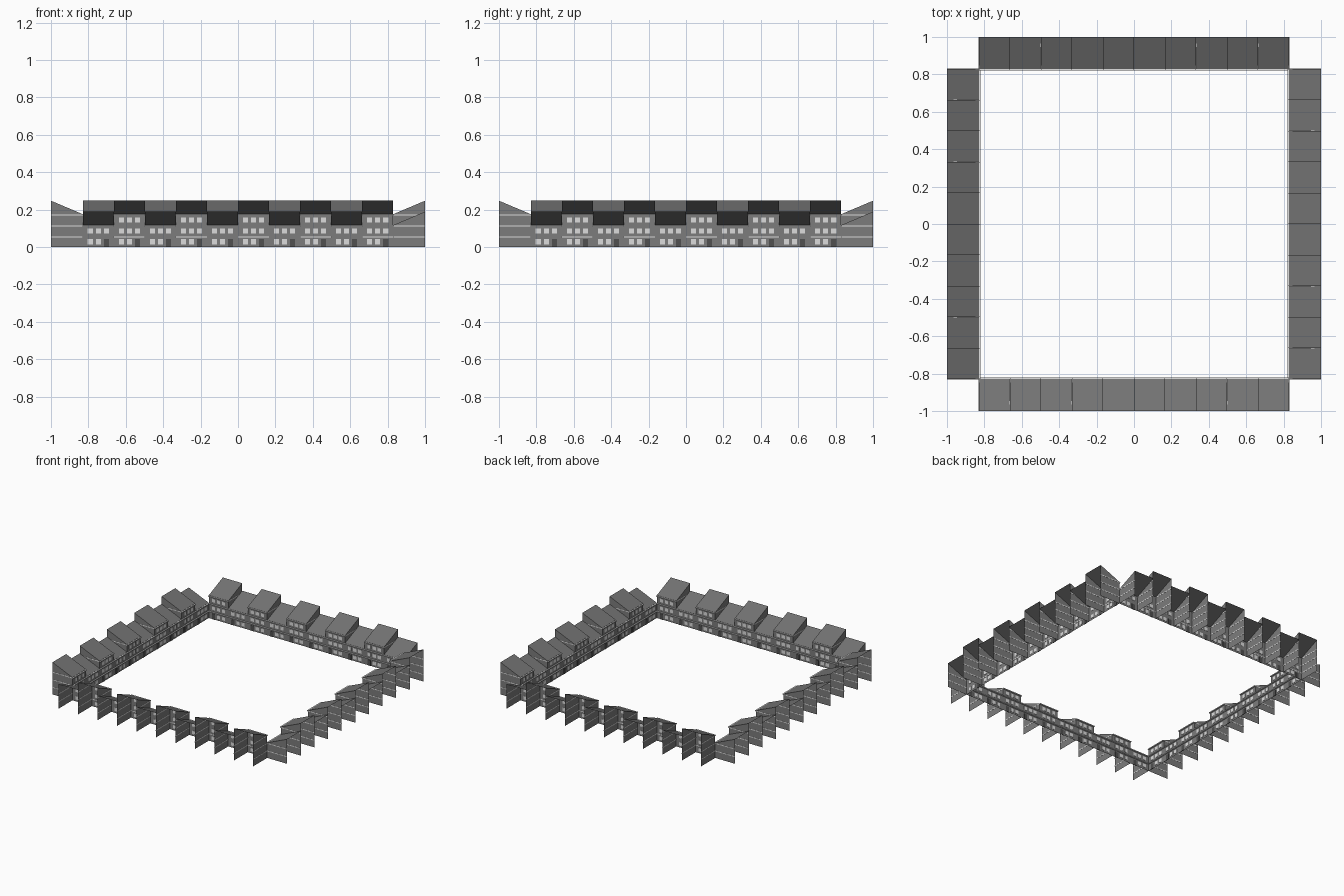
import bpy, bmesh, math
from mathutils import Matrix, Vector

cube = bpy.data.objects.get("Cube")
if cube:
    bpy.data.objects.remove(cube, do_unlink=True)

HOUSES, HALF = 10, 0.83
WIDTH = 2 * HALF / HOUSES
BACK, FACADE = -1.0, -HALF
STOREY, RISE = 0.0585, 0.072
BAND = 0.006


def material(name, grey):
    mat = bpy.data.materials.new(name)
    mat.use_nodes = True
    colour = (grey, grey, grey, 1)
    mat.diffuse_color = colour
    bsdf = mat.node_tree.nodes["Principled BSDF"]
    bsdf.inputs["Base Color"].default_value = colour
    bsdf.inputs["Roughness"].default_value = 0.9
    return mat


def face(bm, *points):
    bm.faces.new([bm.verts.new(p) for p in points])


def box(bm, low, high):
    low, high = Vector(low), Vector(high)
    matrix = Matrix.Translation((low + high) / 2) @ Matrix.Diagonal((*(high - low), 1))
    bmesh.ops.create_cube(bm, size=1, matrix=matrix)


def storeys(i):
    return 2 + i % 2


walls, roofs, bands, windows, doors = [bmesh.new() for _ in range(5)]

# One terrace of alternating two and three storey houses, open at the back
for i in range(HOUSES):
    x0 = -HALF + i * WIDTH
    x1, mid = x0 + WIDTH, x0 + WIDTH / 2
    floors = storeys(i)
    eave = floors * STOREY
    face(walls, (x1, FACADE, 0), (x0, FACADE, 0), (x0, FACADE, eave), (x1, FACADE, eave))
    face(roofs, (x0, BACK, eave + RISE), (x1, BACK, eave + RISE), (x1, FACADE, eave), (x0, FACADE, eave))

    for floor in range(floors):
        # Ledge at the top of each storey
        top = (floor + 1) * STOREY - 0.001
        inner = FACADE - 0.001 if floors == 3 and floor == 0 else FACADE + 0.0005
        box(bands, (x0, inner, top - BAND), (x1, FACADE + 0.009, top))
        # Windows, with the door in the last opening of the ground floor
        for column in (-1, 0, 1):
            x = mid + column * 0.043
            if floor == 0 and column == 1:
                box(doors, (x - 0.0135, FACADE - 0.002, 0), (x + 0.0135, FACADE + 0.002, 0.042))
            else:
                z = floor * STOREY + 0.028
                box(windows, (x - 0.0135, FACADE - 0.002, z - 0.0135),
                    (x + 0.0135, FACADE + 0.002, z + 0.0135))

# Dividing walls with a band at each floor
for j in range(HOUSES + 1):
    x = -HALF + j * WIDTH
    floors = max(storeys(i) for i in (j - 1, j) if 0 <= i < HOUSES)
    eave = floors * STOREY
    face(walls, (x, BACK, 0), (x, FACADE, 0), (x, FACADE, eave), (x, BACK, eave + RISE))
    for floor in range(1, floors + 1):
        top = floor * STOREY - 0.001
        box(bands, (x - 0.001, BACK, top - BAND), (x + 0.001, FACADE, top))

# Four terraces facing inwards around the courtyard
parts = {
    "house_walls": (walls, material("wall grey", 0.20)),
    "sloped_roofs": (roofs, material("roof grey", 0.17)),
    "floor_bands": (bands, material("trim white", 0.75)),
    "windows": (windows, material("window pale grey", 0.72)),
    "doors": (doors, material("door dark grey", 0.08)),
}
for name, (bm, mat) in parts.items():
    mesh = bpy.data.meshes.new(name)
    bm.to_mesh(mesh)
    bm.free()
    mesh.materials.append(mat)
    for turn, side in enumerate(("front", "left", "back", "right")):
        obj = bpy.data.objects.new(f"{side}_{name}", mesh)
        obj.rotation_euler.z = turn * math.pi / 2
        bpy.context.collection.objects.link(obj)
